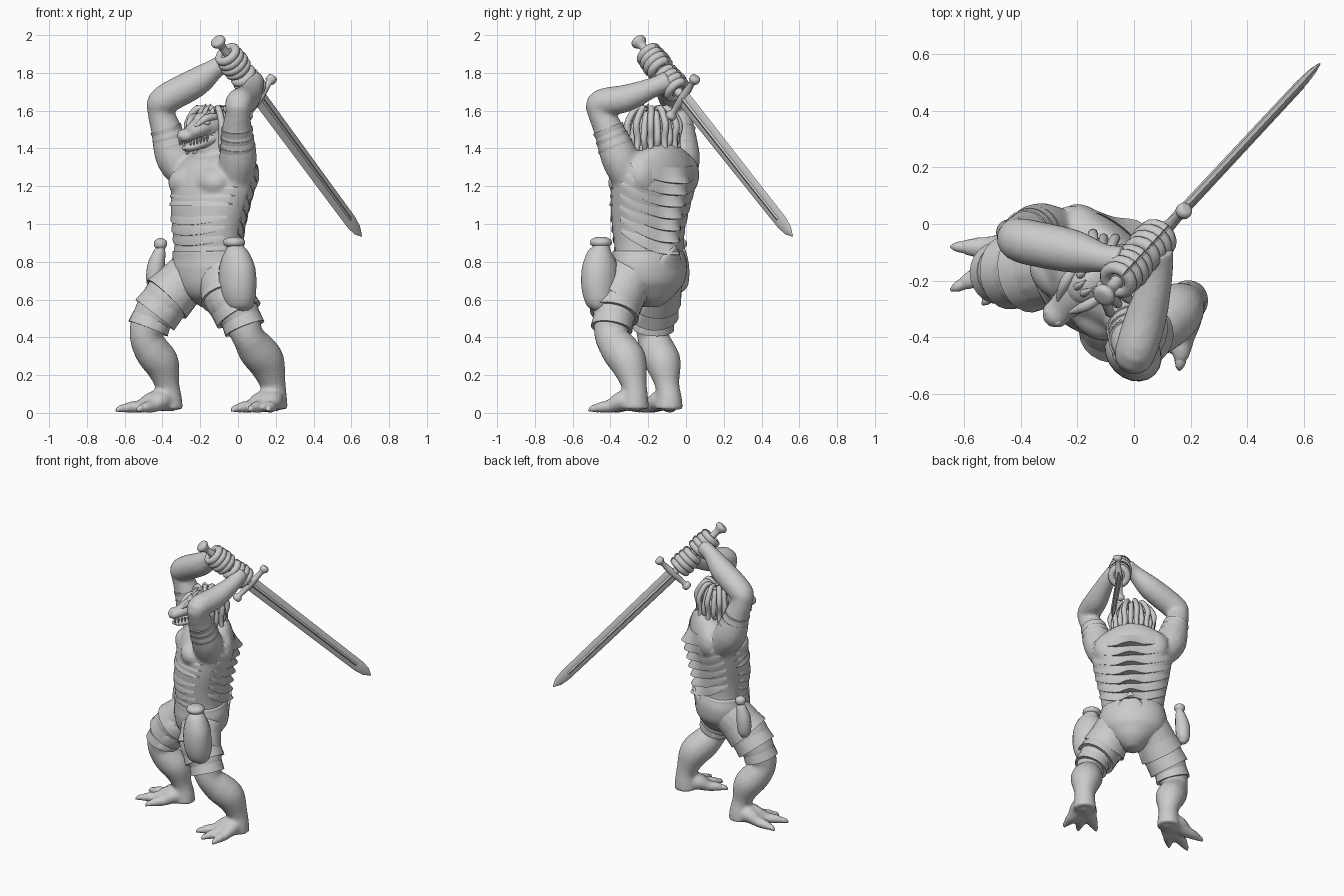
import bpy, bmesh, math
from mathutils import Vector, Matrix

if "Cube" in bpy.data.objects:
    bpy.data.objects.remove(bpy.data.objects["Cube"])

grey = bpy.data.materials.new("stone grey")
grey.use_nodes = True
grey.diffuse_color = (0.6, 0.6, 0.6, 1)
grey.node_tree.nodes["Principled BSDF"].inputs["Base Color"].default_value = (0.6, 0.6, 0.6, 1)

TURN = Matrix.Rotation(math.radians(-45), 4, 'Z')   # body faces between -x and -y
LEFT = TURN @ Vector((1, 0, 0))
MID = 0.03                                          # offset of the body's middle plane


def turned(pts):
    """Body-frame points (left, back, up, radii...) to world."""
    return [(*(TURN @ Vector(p[:3])), *p[3:]) for p in pts]


def loft(bm, pts, side=LEFT, segs=16, steps=4):
    """Tube through points (x, y, z, a[, b]) with elliptical rings."""
    pts = [Vector((*p[:4], p[-1])) for p in pts]
    path = []
    for i in range(len(pts) - 1):
        p0, p1, p2, p3 = (pts[max(0, min(len(pts) - 1, i + k))] for k in (-1, 0, 1, 2))
        for s in range(steps):
            t = s / steps
            if steps == 1:
                path.append(p1)
            else:
                path.append(0.5 * (2 * p1 + (p2 - p0) * t + (2 * p0 - 5 * p1 + 4 * p2 - p3) * t * t
                                   + (3 * p1 - p0 - 3 * p2 + p3) * t ** 3))
    path.append(pts[-1])
    rings = []
    for i, p in enumerate(path):
        tan = (path[min(i + 1, len(path) - 1)].xyz - path[max(i - 1, 0)].xyz).normalized()
        u = (Vector(side) - tan * tan.dot(Vector(side))).normalized()
        v = tan.cross(u)
        a, b = max(p[3], 0.003), max(p[4], 0.003)
        rings.append([bm.verts.new(p.xyz + u * a * math.cos(w) + v * b * math.sin(w))
                      for w in (math.tau * k / segs for k in range(segs))])
    for r, q in zip(rings, rings[1:]):
        for k in range(segs):
            bm.faces.new((r[k], r[(k + 1) % segs], q[(k + 1) % segs], q[k]))
    bm.faces.new(rings[0][::-1])
    bm.faces.new(rings[-1])


def ball(bm, c, r):
    """Ellipsoid aligned with the body."""
    m = Matrix.Translation(TURN @ Vector(c)) @ TURN @ Matrix.Diagonal((*r, 1))
    bmesh.ops.create_icosphere(bm, subdivisions=3, radius=1, matrix=m)


def finish(name, bm, angle=50):
    bmesh.ops.recalc_face_normals(bm, faces=bm.faces)
    mesh = bpy.data.meshes.new(name)
    bm.to_mesh(mesh)
    bm.free()
    mesh.materials.append(grey)
    ob = bpy.data.objects.new(name, mesh)
    bpy.context.collection.objects.link(ob)
    bpy.ops.object.select_all(action='DESELECT')
    ob.select_set(True)
    bpy.context.view_layer.objects.active = ob
    bpy.ops.object.shade_smooth_by_angle(angle=math.radians(angle))
    return ob


def part(name, pts, **kw):
    bm = bmesh.new()
    loft(bm, pts, **kw)
    return finish(name, bm)


# torso rings: height, back offset, half width, half depth
TORSO = [(.60, -.25, .10, .10), (.68, -.245, .19, .15), (.76, -.245, .21, .17), (.86, -.25, .20, .155),
         (.97, -.255, .212, .165), (1.10, -.24, .24, .175), (1.22, -.21, .26, .175),
         (1.31, -.175, .25, .145), (1.37, -.165, .19, .11), (1.40, -.17, .10, .08)]

# fused body: torso, muscles, arms, legs and feet
body = bmesh.new()
loft(body, turned([(MID, y, z, a, b) for z, y, a, b in TORSO]), segs=28)
for s in (-1, 1):
    ball(body, (MID + s * .10, -.325, 1.22), (.105, .075, .08))   # chest
    ball(body, (MID + s * .11, -.125, 1.26), (.13, .07, .12))     # shoulder blade
loft(body, turned([(MID, -.18, 1.34, .12), (MID, -.22, 1.44, .085), (MID, -.24, 1.54, .075)]))
arms = [[(-.25, -.04, 1.24, .09), (-.33, -.03, 1.35, .105), (-.38, -.035, 1.5, .082),
         (-.41, -.045, 1.6, .07), (-.39, -.06, 1.655, .08), (-.22, -.095, 1.75, .078), (-.11, -.12, 1.83, .052),
         (-.04, -.13, 1.86, .055)],
        [(-.02, -.29, 1.22, .09), (.0, -.35, 1.35, .10), (-.005, -.41, 1.5, .08),
         (.0, -.455, 1.59, .066), (.005, -.45, 1.64, .074), (.045, -.32, 1.665, .073), (.085, -.17, 1.725, .053),
         (.085, -.09, 1.76, .055)]]
for pts in arms:
    loft(body, pts)
legs = [[(-.24, -.14, .74, .13), (-.36, -.165, .62, .135), (-.455, -.17, .5, .108), (-.49, -.175, .41, .085),
         (-.455, -.15, .33, .095), (-.405, -.12, .26, .095), (-.375, -.10, .15, .065), (-.365, -.09, .08, .068),
         (-.365, -.09, .02, .075)],
        [(-.08, -.28, .74, .13), (-.055, -.355, .62, .135), (.015, -.385, .5, .108), (.05, -.40, .41, .085),
         (.095, -.355, .34, .1), (.148, -.307, .27, .1), (.185, -.275, .15, .068), (.19, -.27, .08, .07),
         (.19, -.27, .02, .075)]]
toes = [[(-.64, -.08), (-.64, -.23), (-.53, -.28)], [(-.03, -.42), (.06, -.49), (.16, -.51)]]
claws = bmesh.new()
for leg, tips in zip(legs, toes):
    loft(body, leg)
    heel = Vector(leg[-1][:2])
    for tip in tips:
        d = Vector(tip) - heel
        at = lambda f, z, *r: (*(heel + d * f), z, *r)
        loft(body, [at(-.1, .05, .045), at(.25, .065, .06, .055), at(.55, .035, .042, .035),
                    at(.75, .03, .034, .03), at(.92, .02, .02)], segs=12)
        loft(claws, [at(.8, .025, .022), at(.94, .022, .018), at(1.02, .01, .005)], segs=8)
finish("toe_claws", claws)
for v in body.verts:
    v.co.z = max(v.co.z, 0)
ob = finish("body", body, 180)
mod = ob.modifiers.new("fuse", 'REMESH')
mod.mode, mod.voxel_size, mod.use_smooth_shade = 'VOXEL', 0.012, True
mod = ob.modifiers.new("soften", 'SMOOTH')
mod.factor, mod.iterations = 0.5, 5


def torso_at(z):
    for (z0, *p), (z1, *q) in zip(TORSO, TORSO[1:]):
        if z <= z1:
            return [a + (b - a) * (z - z0) / (z1 - z0) for a, b in zip(p, q)]


def band(name, z, h, flare, facing, spread, droop, base):
    """Overlapping plate wrapped round the torso, flaring out at its lower edge."""
    bm, n, rows = bmesh.new(), 32, []
    for i in range(n + 1):
        f = 2 * i / n - 1
        w = math.cos(f * math.pi / 2)
        peak = .025 * w + flare * math.exp(-(f * 6) ** 2)
        th = f * math.radians(spread)
        col = []
        for dz, k in ((0, .96), (-.5, 1 + peak * .4), (-1, 1 + peak), (-1.05, .9)):
            zz = z + dz * h * (.35 + .65 * w) - droop * w
            y, a, b = torso_at(zz)
            k *= base
            col.append(bm.verts.new(TURN @ Vector((MID + a * k * math.sin(th), y + facing * b * k * math.cos(th), zz))))
        rows.append(col)
    for r, q in zip(rows, rows[1:]):
        for k in range(4):
            bm.faces.new((r[k], r[(k + 1) % 4], q[(k + 1) % 4], q[k]))
    bm.faces.new(rows[0])
    bm.faces.new(rows[-1])
    finish(name, bm, 40)


# back scales with spine points, belly plates and rib ridges
for i in range(7):
    band(f"back_scale_{i}", 1.36 - i * .063, .085, .3, 1, 85, .06, 1.02)
for i in range(4):
    band(f"belly_plate_{i}", 1.05 - i * .055, .065, 0, -1, 65, -.01, 1.015)
for i in range(3):
    band(f"rib_ridge_{i}", 1.2 - i * .045, .045, 0, -1, 70, -.03, 1.015)

# hide briefs with an upturned rear point
part("hide_briefs", turned([(MID, -.24, .56, .04, .05), (MID, -.24, .61, .12, .12), (MID, -.245, .68, .20, .165),
                            (MID, -.245, .77, .222, .178), (MID, -.25, .83, .212, .17), (MID, -.25, .855, .205, .165),
                            (MID, -.25, .86, .17, .12)]), segs=28)
part("rear_point", turned([(MID, -.12, .74, .11, .05), (MID, -.095, .80, .09, .035), (MID, -.065, .85, .04, .015),
                           (MID, -.05, .885, .004)]))


def cuffs(name, limb, spans):
    """Flared wraps between fractions of one limb segment."""
    bm = bmesh.new()
    for k, f0, f1, r0, r1 in spans:
        p, q = Vector(limb[k][:3]), Vector(limb[k + 1][:3])
        a, b = p.lerp(q, f0), p.lerp(q, f1)
        loft(bm, [(*a, r0 * .85), (*a, r0), (*b, r1), (*b.lerp(a, .1), r1 * .8)], segs=24, steps=1)
    finish(name, bm)


for side, leg, arm in zip(("right", "left"), legs, arms):
    cuffs(side + "_thigh_wraps", leg, [(0, .5, 1.15, .13, .145), (1, .2, .85, .126, .132), (2, .0, .6, .106, .111)])
    cuffs(side + "_arm_bands", arm, [(1, .1, .45, .09, .096), (1, .4, .75, .084, .09), (1, .7, 1.05, .079, .085)])

# head: skull, muzzle, jaw, brows, eyes, nostrils
head = bmesh.new()
ball(head, (MID, -.25, 1.525), (.08, .10, .08))
loft(head, turned([(MID, -.24, 1.535, .08, .07), (MID, -.32, 1.51, .068, .052), (MID, -.39, 1.48, .05, .036),
                   (MID, -.435, 1.465, .046, .034), (MID, -.46, 1.455, .02, .016)]))
loft(head, turned([(MID, -.22, 1.47, .078, .05), (MID, -.33, 1.425, .06, .03), (MID, -.40, 1.405, .042, .022),
                   (MID, -.435, 1.405, .014, .01)]))
for s in (-1, 1):
    loft(head, turned([(MID + s * .07, -.24, 1.57, .016), (MID + s * .055, -.32, 1.56, .02),
                       (MID + s * .03, -.38, 1.515, .008)]), segs=10)
    ball(head, (MID + s * .06, -.32, 1.535), (.014, .018, .012))
    ball(head, (MID + s * .024, -.43, 1.487), (.013, .018, .01))
finish("head", head)

# teeth, crest spikes and hair locks
teeth, crest, hair = bmesh.new(), bmesh.new(), bmesh.new()
for s in (-1, 1):
    for i in range(6):
        x, y, z = MID + s * (.06 - .004 * i), -.32 - .021 * i, 1.465 - .004 * i
        loft(teeth, turned([(x, y, z, .008), (x, y, z - .03, .001)]), segs=6, steps=1)
    for i in range(4):
        x, y = MID + s * (.015 + .02 * i), -.30 + .035 * i
        loft(crest, turned([(x, y, 1.565, .018), (x * 1.1, y + .01, 1.605, .012),
                            (x * 1.3, y + .04, 1.635 - .01 * i, .002)]), segs=8)
for i in range(15):
    th = math.radians(-115 + i * 230 / 14)
    sx, cy = math.sin(th), math.cos(th)
    bend = .014 * (-1) ** i
    at = lambda r, z, w: (MID + r * sx, -.22 + r * cy, z, w)
    loft(hair, turned([at(.03, 1.58, .014), at(.085, 1.60 + bend, .017), at(.128 + bend, 1.53, .018),
                       at(.13, 1.45, .017), at(.125 + bend, 1.39, .013), at(.145, 1.355 + bend, .003)]), segs=8)
finish("teeth", teeth)
finish("crest_spikes", crest)
finish("hair_locks", hair)

# sword
POMMEL, TIP = Vector((-.105, -.25, 1.965)), Vector((.655, .565, .935))
axis = (TIP - POMMEL).normalized()
across = Vector((.09, .09, .1))
across = (across - axis * across.dot(axis)).normalized()
on = lambda d, *r: (*(POMMEL + axis * d), *r)
part("sword_blade", [on(.42, .047, .017), on(1.41, .04, .016), on(1.47, .03, .012),
                     on((TIP - POMMEL).length, .003)], side=across, segs=4, steps=1)
part("blade_ridge", [on(.42, .014, .02), on(1.38, .012, .018), on(1.45, .003)], side=across, segs=8, steps=1)
part("sword_grip", [on(.03, .02), on(.2, .026), on(.42, .024)])
part("sword_pommel", [on(-.02, .022), on(-.012, .038), on(.008, .04), on(.03, .024), on(.06, .02)], segs=24, steps=2)
mid = POMMEL + axis * .435
part("sword_guard", [(*(mid + across * d), r) for d, r in
                     ((-.15, .01), (-.145, .026), (-.12, .028), (-.10, .016), (0, .024),
                      (.10, .016), (.12, .028), (.145, .026), (.15, .01))], side=axis, steps=2)

# fists: fingers curled round the grip
for name, start in (("right_fingers", .10), ("left_fingers", .265)):
    bm = bmesh.new()
    for i in range(4):
        c = POMMEL + axis * (start + i * .036)
        grow = 1 - .06 * abs(i - 2)
        ring = [(*(c + (across * .06 * math.cos(w) + axis.cross(across) * .055 * math.sin(w)) * grow), .023)
                for w in (math.tau * k / 16 for k in range(17))]
        loft(bm, ring, side=axis, segs=10, steps=1)
    loft(bm, [on(start - .01, .04), on(start + .055, .062), on(start + .12, .04)])
    finish(name, bm)

# waterskin on the left hip, slim flask on the right
part("waterskin", [(.01, -.45, .535, .03), (.01, -.45, .57, .08, .07), (.0, -.455, .66, .105, .09),
                   (-.005, -.455, .76, .105, .088), (-.01, -.455, .83, .08, .07), (-.015, -.45, .87, .05),
                   (-.02, -.45, .89, .042)], segs=20)
part("waterskin_collar", [(-.02, -.45, .88, .035), (-.02, -.45, .89, .056), (-.02, -.45, .915, .056),
                          (-.02, -.45, .93, .03)], segs=20, steps=2)
part("flask", [(-.43, -.03, .645, .015), (-.44, -.03, .68, .042), (-.435, -.03, .77, .047), (-.415, -.03, .85, .032),
               (-.41, -.03, .87, .024), (-.41, -.03, .885, .034), (-.41, -.03, .91, .032), (-.41, -.03, .925, .01)])
